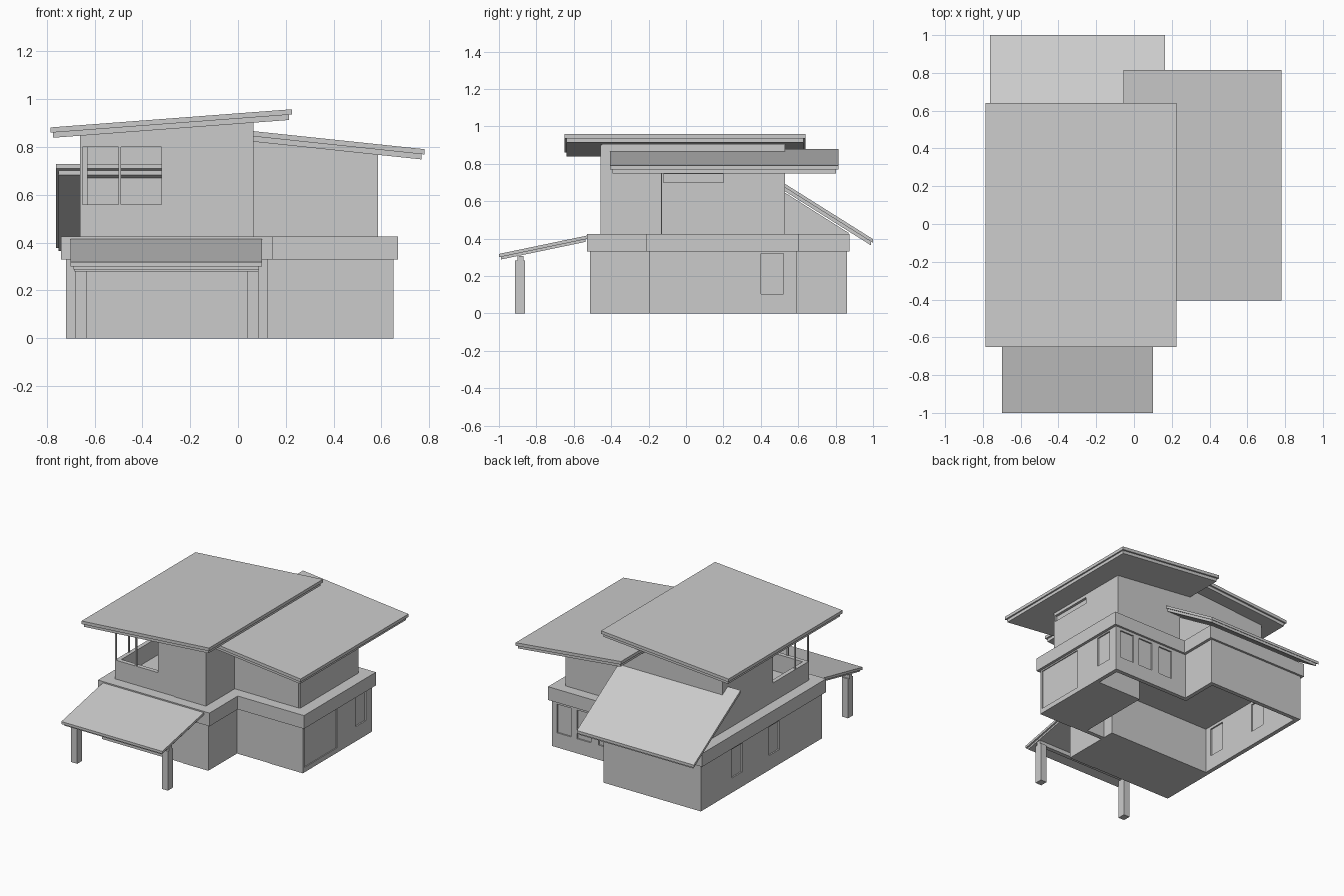
import bpy, bmesh

if "Cube" in bpy.data.objects:
    bpy.data.objects.remove(bpy.data.objects["Cube"])

def prism(name, pts, axis, a, b):
    """Extrude a 2D profile along axis: 'y' profile is (x,z), 'x' is (y,z), 'z' is (x,y)."""
    def co(p, t):
        return {'x': (t, p[0], p[1]), 'y': (p[0], t, p[1]), 'z': (p[0], p[1], t)}[axis]
    bm = bmesh.new()
    lo = [bm.verts.new(co(p, a)) for p in pts]
    hi = [bm.verts.new(co(p, b)) for p in pts]
    bm.faces.new(lo)
    bm.faces.new(hi)
    n = len(pts)
    for i in range(n):
        bm.faces.new((lo[i], lo[(i + 1) % n], hi[(i + 1) % n], hi[i]))
    bmesh.ops.recalc_face_normals(bm, faces=bm.faces)
    me = bpy.data.meshes.new(name)
    bm.to_mesh(me)
    bm.free()
    ob = bpy.data.objects.new(name, me)
    bpy.context.collection.objects.link(ob)
    return ob

def box(name, x0, x1, y0, y1, z0, z1):
    return prism(name, [(x0, y0), (x1, y0), (x1, y1), (x0, y1)], 'z', z0, z1)

def cut(ob, *dims):
    c = box("cutter", *dims)
    c.hide_render = True
    m = ob.modifiers.new("cut", 'BOOLEAN')
    m.operation, m.object, m.solver = 'DIFFERENCE', c, 'EXACT'
    bpy.context.view_layer.objects.active = ob
    bpy.ops.object.modifier_apply(modifier=m.name)
    bpy.data.objects.remove(c)

def roof(name, axis, p, q, a, b, t1=0.022, t2=0.022, inset=0.012):
    """Sloped two-layer slab; p and q are the top-edge end points of the profile."""
    s = (q[1] - p[1]) / (q[0] - p[0])
    prism(name, [p, q, (q[0], q[1] - t1), (p[0], p[1] - t1)], axis, a, b)
    u0, u1 = p[0] + inset, q[0] - inset
    z0, z1 = p[1] + s * inset - t1, q[1] - s * inset - t1
    prism(name + "_fascia", [(u0, z0), (u1, z1), (u1, z1 - t2), (u0, z0 - t2)],
          axis, a + inset, b - inset)

T, H, B = 0.03, 0.33, 0.425   # wall thickness, wall height, band top

# ground floor closed rooms
box("front_room", -0.72, 0.125, -0.51, -0.08, 0, H)
side = box("side_room", 0.27, 0.65, -0.19, 0.38, 0, H)
cut(side, 0.643, 0.7, -0.175, 0.19, 0.035, 0.32)

# ground floor open walls
left = box("left_wall", -0.72, -0.72 + T, -0.08, 0.86, 0, H)
right = box("right_wall", 0.65 - T, 0.65, 0.38, 0.59, 0, H)
back = box("side_back_wall", 0.05, 0.65 - T, 0.59 - T, 0.59, 0, H)
box("rear_side_wall", 0.05 - T, 0.05, 0.59 - T, 0.86, 0, H)
box("rear_wall", -0.72 + T, 0.05 - T, 0.86 - T, 0.86, 0, H)
box("link_wall", 0.125, 0.27, -0.19, -0.19 + T, 0, H)

# ground floor windows with panes
for y0, y1 in ((-0.03, 0.09), (0.39, 0.51)):
    cut(left, -0.8, -0.6, y0, y1, 0.105, 0.31)
    box("left_window", -0.71, -0.70, y0, y1, 0.105, 0.31)
cut(right, 0.6, 0.7, 0.40, 0.52, 0.105, 0.32)
box("right_window", 0.63, 0.64, 0.40, 0.52, 0.105, 0.32)
for x0 in (0.17, 0.34, 0.50):
    cut(back, x0, x0 + 0.11, 0.5, 0.7, 0.105, 0.31)
    box("back_window", x0, x0 + 0.11, 0.572, 0.58, 0.105, 0.31)

# storey band, one stepped outline
prism("storey_band", [(-0.74, -0.53), (0.145, -0.53), (0.145, -0.21), (0.67, -0.21),
                      (0.67, 0.605), (0.07, 0.605), (0.07, 0.875), (-0.74, 0.875)], 'z', H, B)

# facade panels
box("front_panel", -0.08, 0.125, -0.514, -0.51, 0, H)
box("side_front_panel", 0.385, 0.65, -0.194, -0.19, 0, H)

# upper main storey: hollow, top sloped to the roof, open at the front left corner
upper = prism("upper_main", [(-0.66, B), (0.065, B), (0.065, 0.902), (-0.66, 0.848)], 'y', -0.45, 0.53)
cut(upper, -0.63, 0.035, -0.42, 0.50, B + 0.01, 0.83)
cut(upper, -0.7, -0.32, -0.5, -0.40, 0.56, 0.80)
cut(upper, -0.7, -0.60, -0.5, -0.04, 0.56, 0.80)
for x, y in ((-0.66, -0.45), (-0.50, -0.45), (-0.66, -0.305)):
    box("window_post", x, x + 0.01, y, y + 0.01, 0.56, 0.80)
prism("upper_front_panel", [(-0.185, B), (0.065, B), (0.065, 0.90), (-0.185, 0.882)], 'y', -0.456, -0.45)

# upper side storey
us = prism("upper_side", [(0.065, B), (0.585, B), (0.585, 0.768), (0.065, 0.825)], 'y', -0.13, 0.53)
cut(us, 0.567, 0.6, -0.12, 0.20, 0.70, 0.745)
prism("upper_side_panel", [(0.325, B), (0.575, B), (0.575, 0.765), (0.325, 0.765)], 'y', -0.134, -0.13)

# rear infill below the lean-to roof
prism("rear_gable", [(0.53, B), (0.87, B), (0.87, 0.43), (0.53, 0.645)], 'x', -0.66, 0.05)

# roofs
roof("main_roof", 'y', (-0.785, 0.882), (0.225, 0.958), -0.65, 0.64)
roof("side_roof", 'y', (-0.055, 0.879), (0.78, 0.791), -0.405, 0.815)
roof("rear_roof", 'x', (0.47, 0.73), (1.0, 0.397), -0.762, 0.165, 0.02, 0.02)
roof("porch_roof", 'x', (-1.0, 0.318), (-0.525, 0.417), -0.70, 0.10, 0.018, 0.014)

# porch beam and posts
box("porch_beam", -0.685, 0.085, -0.90, -0.87, 0.28, 0.308)
for x in (-0.682, 0.037):
    box("porch_post", x, x + 0.048, -0.915, -0.86, 0, 0.282)
